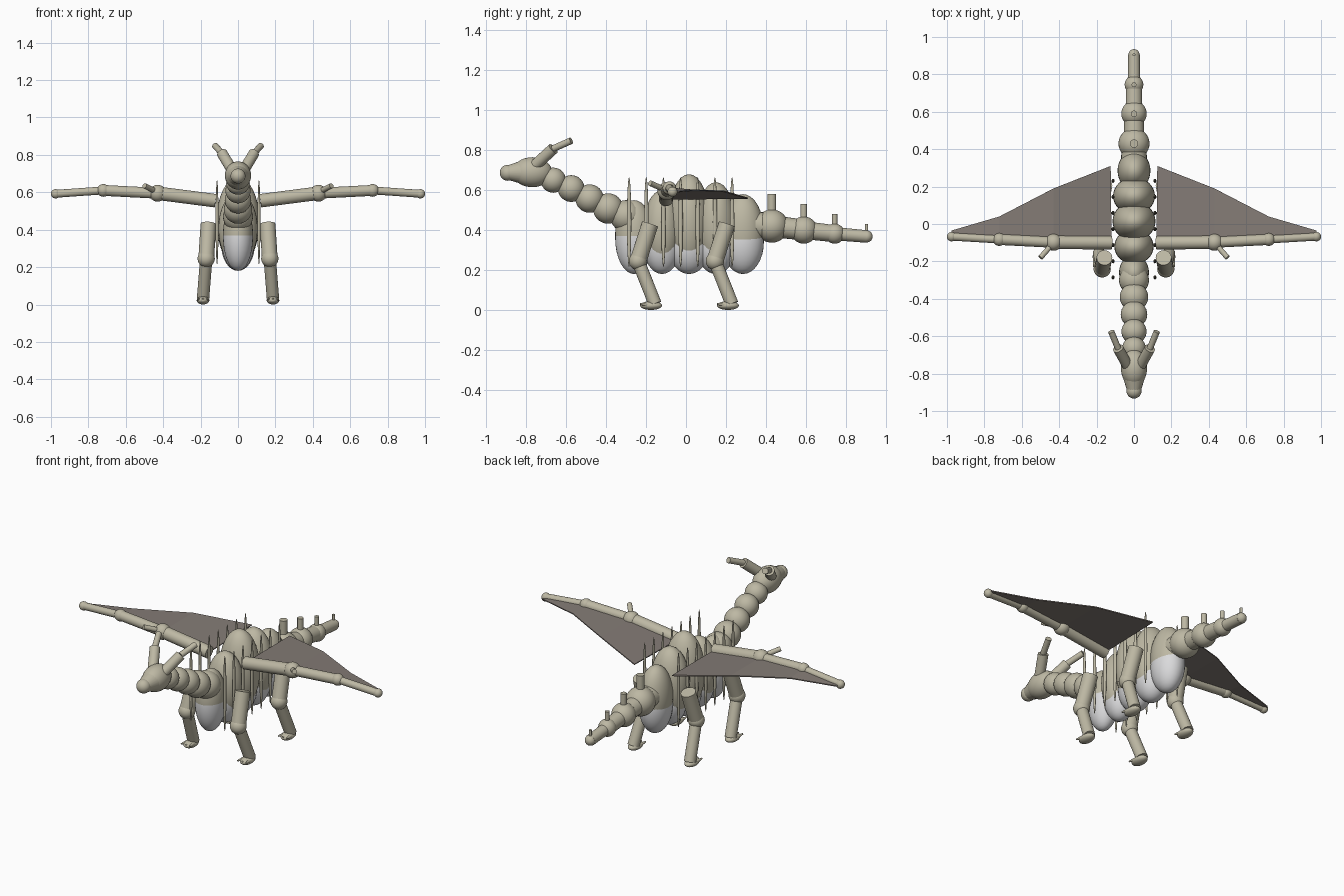
import bpy, bmesh
from mathutils import Vector

cube = bpy.data.objects.get("Cube")
if cube:
    bpy.data.objects.remove(cube)


def material(name, rgb):
    m = bpy.data.materials.new(name)
    m.use_nodes = True
    m.diffuse_color = (*rgb, 1)
    m.node_tree.nodes["Principled BSDF"].inputs["Base Color"].default_value = (*rgb, 1)
    return m


HIDE = material("sandy hide", (0.51, 0.48, 0.37))
BELLY = material("pale belly", (0.70, 0.70, 0.71))
SKIN = material("dark wing skin", (0.23, 0.20, 0.18))


def finish(name, mat):
    ob = bpy.context.object
    ob.name = name
    ob.data.materials.append(mat)
    bpy.ops.object.shade_smooth_by_angle()
    return ob


def ball(name, loc, radii, mat=HIDE):
    bpy.ops.mesh.primitive_uv_sphere_add(segments=32, ring_count=16, radius=1, location=loc)
    bpy.context.object.scale = radii if isinstance(radii, tuple) else (radii,) * 3
    bpy.ops.object.transform_apply(location=False, rotation=False)
    return finish(name, mat)


def rod(name, a, b, r1, r2=None):
    a, b = Vector(a), Vector(b)
    bpy.ops.mesh.primitive_cone_add(vertices=24, radius1=r1, radius2=r1 if r2 is None else r2,
                                    depth=(b - a).length, location=(a + b) / 2)
    bpy.context.object.rotation_euler = (b - a).to_track_quat("Z", "Y").to_euler()
    return finish(name, HIDE)


# Torso: y, half width, half length, top, belly half width, belly line
TORSO = [(-0.26, 0.080, 0.095, 0.55, 0.080, 0.36),
         (-0.12, 0.105, 0.095, 0.60, 0.086, 0.33),
         (0.015, 0.115, 0.105, 0.68, 0.090, 0.32),
         (0.15, 0.112, 0.100, 0.64, 0.090, 0.32),
         (0.285, 0.088, 0.105, 0.58, 0.086, 0.34)]
for y, rx, ry, top, bx, bz in TORSO:
    rz = (top - 0.21) / 2
    ball("torso_segment", (0, y, top - rz), (rx, ry, rz))
    ball("belly_plate", (0, y, bz), (bx, ry, bz - 0.18), BELLY)

# Neck
for y, z, r in [(-0.30, 0.47, 0.08), (-0.39, 0.508, 0.076), (-0.483, 0.558, 0.071),
                (-0.575, 0.608, 0.067), (-0.665, 0.65, 0.063)]:
    ball("neck_segment", (0, y, z), r)

# Head
ball("skull", (0, -0.77, 0.69), (0.07, 0.10, 0.075))
rod("snout", (0, -0.80, 0.69), (0, -0.89, 0.688), 0.066, 0.037)
ball("muzzle", (0, -0.893, 0.687), 0.04)

# Tail with upright spines
TAIL = [(0.43, 0.42, 0.083, 0.58, 0.022), (0.59, 0.40, 0.068, 0.53, 0.017),
        (0.745, 0.382, 0.05, 0.48, 0.013), (0.905, 0.368, 0.03, 0.43, 0.008)]
prev, radius = (0, 0.30, 0.425), 0.07
for y, z, r, top, spine in TAIL:
    ball("tail_joint", (0, y, z), r)
    rod("tail_link", prev, (0, y, z), radius, radius * 0.95)
    rod("tail_spine", (0, y, z), (0, y, top), spine)
    prev, radius = (0, y, z), r * 0.66

# Wing joints and the trailing points of the skin
ARM = [(0.12, -0.10, 0.555), (0.43, -0.098, 0.595), (0.72, -0.083, 0.61), (0.975, -0.068, 0.592)]
TRAIL = [(0.125, 0.31, 0.56), (0.43, 0.19, 0.595), (0.72, 0.04, 0.60), (0.975, -0.035, 0.592)]
ARM_R = [0.036, 0.029, 0.021]
JOINT_R = [0.045, 0.034, 0.025]

for side, s in (("left", 1), ("right", -1)):
    def at(p):
        return (p[0] * s, p[1], p[2])

    # Horn
    horn = [at(p) for p in ((0.035, -0.755, 0.725), (0.085, -0.665, 0.808), (0.122, -0.575, 0.848))]
    rod(side + "_horn_base", horn[0], horn[1], 0.029)
    rod(side + "_horn_tip", horn[1], horn[2], 0.017)

    # Flank spikes
    for k in range(7):
        ball(side + "_flank_spike", (0.112 * s, -0.285 + 0.086 * k, 0.44), (0.008, 0.011, 0.225))

    # Wing arm
    for i in range(3):
        rod(side + "_wing_arm", at(ARM[i]), at(ARM[i + 1]), ARM_R[i])
        ball(side + "_wing_joint", at(ARM[i + 1]), JOINT_R[i])
    rod(side + "_wing_claw", at((0.43, -0.10, 0.60)), at((0.50, -0.18, 0.635)), 0.014)

    # Wing skin
    bm = bmesh.new()
    front = [bm.verts.new(at(p)) for p in ARM]
    back = [bm.verts.new(at(p)) for p in TRAIL]
    for i in range(3):
        bm.faces.new((front[i], front[i + 1], back[i + 1], back[i])[::s])
    mesh = bpy.data.meshes.new(side + "_wing_skin")
    bm.to_mesh(mesh)
    bm.free()
    mesh.materials.append(SKIN)
    skin = bpy.data.objects.new(side + "_wing_skin", mesh)
    bpy.context.collection.objects.link(skin)
    solid = skin.modifiers.new("thickness", "SOLIDIFY")
    solid.thickness, solid.offset = 0.006, 0

    # Legs
    for pair, y in (("front", -0.18), ("hind", 0.205)):
        leg = side + "_" + pair
        hip, knee = at((0.158, y, 0.43)), at((0.17, y - 0.06, 0.245))
        ankle = at((0.187, y + 0.025, 0.03))
        rod(leg + "_thigh", hip, knee, 0.042)
        ball(leg + "_knee", knee, 0.046)
        rod(leg + "_shin", knee, ankle, 0.033)
        ball(leg + "_foot", at((0.187, y + 0.005, 0.022)), (0.034, 0.055, 0.022))
        for dx in (-0.02, 0, 0.02):
            rod(leg + "_toe", at((0.187 + dx, y, 0.026)), at((0.187 + dx * 1.4, y - 0.05, 0.03)),
                0.012, 0.004)
